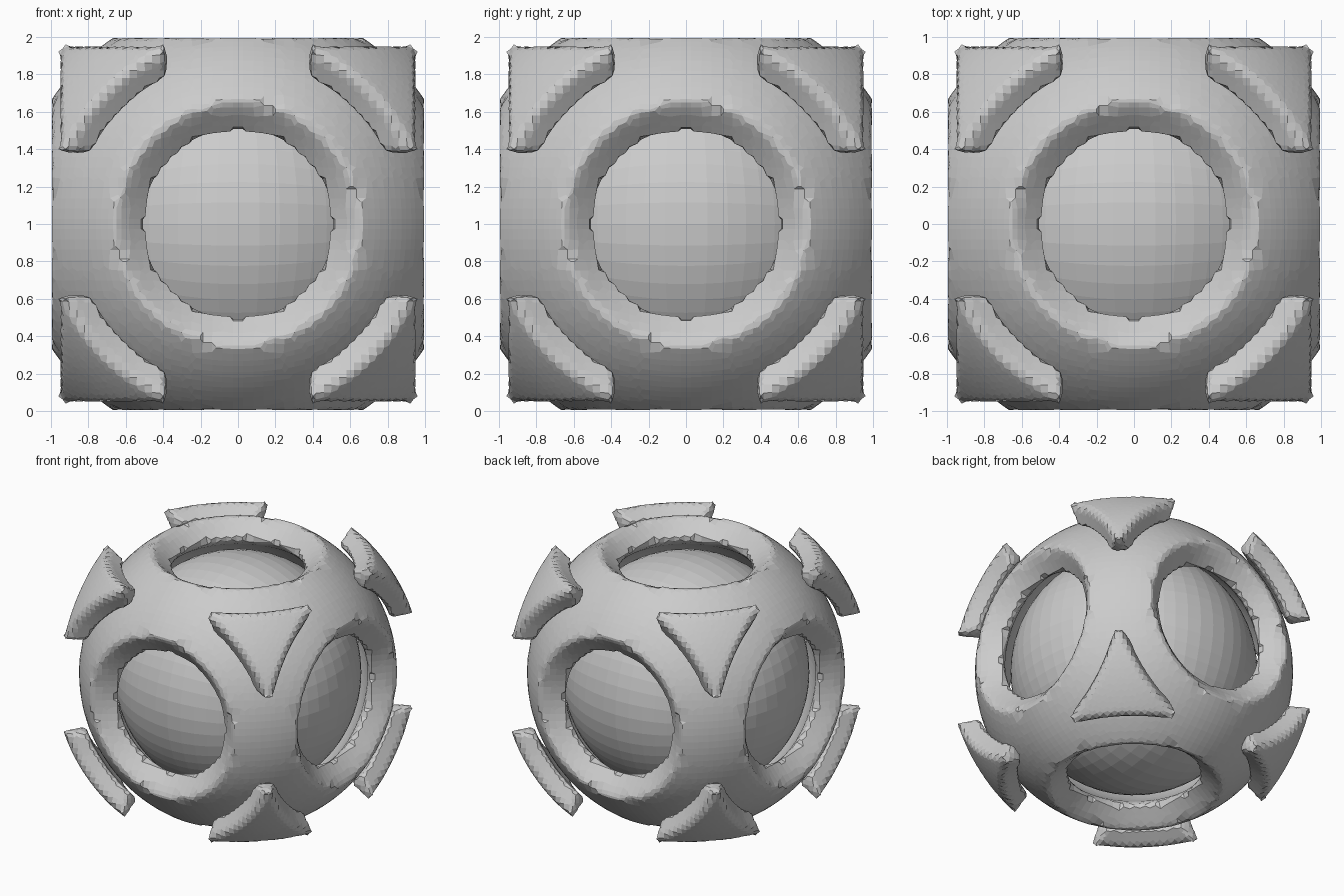
import bpy, bmesh
from mathutils import Matrix, Vector

cube = bpy.data.objects.get("Cube")
if cube:
    bpy.data.objects.remove(cube)

# One pale grey for every part
grey = bpy.data.materials.new("pale_grey")
grey.use_nodes = True
colour = (0.6, 0.6, 0.6, 1)
grey.diffuse_color = colour
grey.node_tree.nodes["Principled BSDF"].inputs["Base Color"].default_value = colour

AXES = [Vector(v) for v in ((1, 0, 0), (-1, 0, 0), (0, 1, 0),
                            (0, -1, 0), (0, 0, 1), (0, 0, -1))]


def add_object(name, bm):
    mesh = bpy.data.meshes.new(name)
    bm.to_mesh(mesh)
    bm.free()
    ob = bpy.data.objects.new(name, mesh)
    bpy.context.collection.objects.link(ob)
    return ob


def ball(name, radius):
    # Rounded cube sphere, so the facets follow the three axes
    bm = bmesh.new()
    bmesh.ops.create_cube(bm, size=2)
    bmesh.ops.subdivide_edges(bm, edges=bm.edges, cuts=19, use_grid_fill=True)
    for v in bm.verts:
        q = Vector([c * (1.25 - 0.25 * c * c) for c in v.co])
        v.co = q.normalized() * radius
    return add_object(name, bm)


def funnel(axis, apex, slope, reach=1.5):
    # Cone opening outwards from its apex along the axis
    bm = bmesh.new()
    depth = reach - apex
    turn = axis.to_track_quat('Z', 'Y').to_matrix().to_4x4()
    place = Matrix.Translation(axis * (apex + depth / 2)) @ turn
    bmesh.ops.create_cone(bm, cap_ends=True, segments=40, radius1=0.001,
                          radius2=slope * depth, depth=depth, matrix=place)
    return add_object("funnel_cutter", bm)


def slab(axis, half):
    # Flat slab through the centre, square to the axis
    bm = bmesh.new()
    size = [2 * half if c else 4 for c in axis]
    bmesh.ops.create_cube(bm, size=1, matrix=Matrix.Diagonal((*size, 1)))
    return add_object("slab_cutter", bm)


def cut_shell(name, outer, inner, apex, slope, voxel, gap=0):
    # Hollow sphere opened by a funnel on each side, and by slabs if gap is set
    shell = ball(name, outer)
    cutters = [ball("hollow_cutter", inner)]
    cutters += [funnel(a, apex, slope) for a in AXES]
    if gap:
        cutters += [slab(a, gap) for a in AXES[::2]]
    for c in cutters:
        c.hide_render = True
        mod = shell.modifiers.new("cut", 'BOOLEAN')
        mod.operation = 'DIFFERENCE'
        mod.solver = 'EXACT'
        mod.object = c
    # Soften the cut rims into coarse facets
    mod = shell.modifiers.new("facets", 'REMESH')
    mod.mode = 'VOXEL'
    mod.voxel_size = voxel
    deps = bpy.context.evaluated_depsgraph_get()
    deps.update()
    mesh = bpy.data.meshes.new_from_object(shell.evaluated_get(deps))
    shell.modifiers.clear()
    shell.data = mesh
    for c in cutters:
        bpy.data.objects.remove(c)
    return shell


core = ball("inner_ball", 0.93)
shell = cut_shell("ported_shell", 1.2, 0.98, 0.467, 1.2, 0.055)
caps = cut_shell("corner_caps", 1.39, 1.22, 0.335, 1.6, 0.04, gap=0.38)

# Stand on the ground, flat shaded
for ob in (core, shell, caps):
    ob.data.transform(Matrix.Translation((0, 0, 1)))
    ob.data.materials.clear()
    ob.data.materials.append(grey)
    for p in ob.data.polygons:
        p.use_smooth = False
        p.material_index = 0
